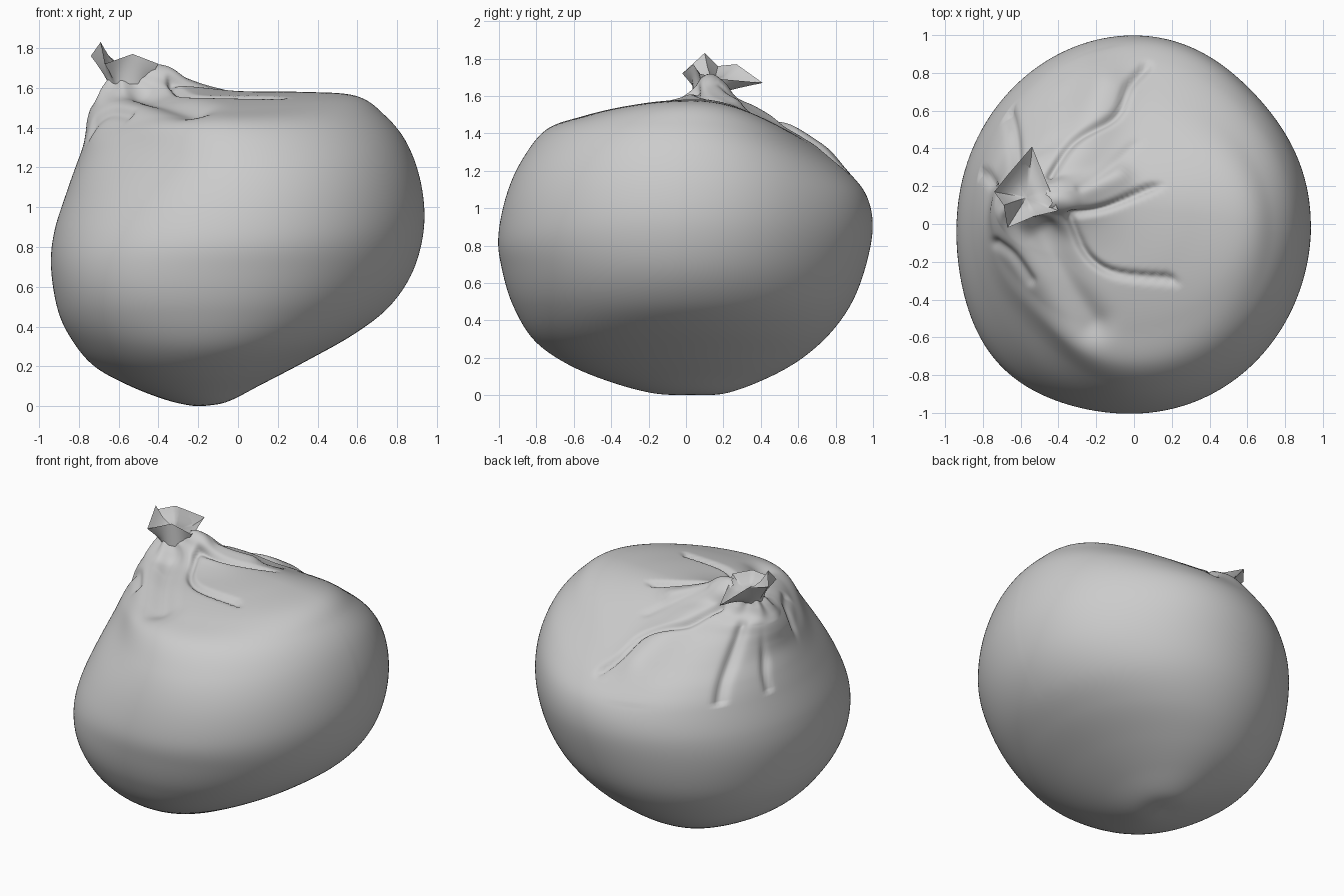
import bpy, bmesh, math
from mathutils import Vector

if "Cube" in bpy.data.objects:
    bpy.data.objects.remove(bpy.data.objects["Cube"])

# Ring keys, bottom to neck: left x,z  right x,z  front y,z  back y,z
KEYS = [
    (-.20, .00, -.20, .00, .03, .00, .03, .00),
    (-.34, .025, -.06, .02, -.17, .01, .21, .01),
    (-.54, .10, .12, .11, -.40, .07, .42, .085),
    (-.72, .20, .34, .225, -.63, .165, .61, .19),
    (-.83, .33, .58, .36, -.81, .295, .77, .33),
    (-.90, .48, .76, .50, -.92, .48, .89, .50),
    (-.935, .70, .88, .68, -.98, .68, .965, .70),
    (-.92, .88, .935, .90, -1.0, .85, 1.0, .90),
    (-.86, 1.08, .92, 1.12, -.96, 1.07, .97, 1.06),
    (-.82, 1.20, .85, 1.32, -.88, 1.26, .88, 1.18),
    (-.785, 1.30, .74, 1.46, -.75, 1.42, .73, 1.30),
    (-.77, 1.37, .59, 1.56, -.56, 1.49, .59, 1.39),
    (-.76, 1.44, .30, 1.58, -.35, 1.54, .45, 1.455),
    (-.74, 1.50, -.02, 1.585, -.18, 1.56, .35, 1.51),
    (-.71, 1.55, -.24, 1.62, -.07, 1.575, .26, 1.55),
    (-.68, 1.60, -.36, 1.67, .00, 1.61, .22, 1.60),
    (-.65, 1.64, -.45, 1.68, .04, 1.64, .20, 1.64),
]

# Creases seen from above: height, width, path
FOLDS = [
    (-.03, .022, [(-.44, .25), (-.32, .42), (-.10, .56), (-.03, .72), (.06, .83)]),
    (-.035, .022, [(-.33, .05), (-.15, .09), (.10, .20)]),
    (-.01, .025, [(-.30, .17), (-.15, .27), (0, .42)]),
    (-.03, .022, [(-.33, .02), (-.25, -.16), (-.10, -.26), (.20, -.29)]),
    (-.05, .09, [(-.48, -.06), (-.36, -.3), (-.22, -.52)]),
    (-.02, .025, [(-.73, -.10), (-.64, -.17), (-.55, -.30)]),
    (-.02, .025, [(-.75, .22), (-.78, .26), (-.82, .27)]),
    (-.03, .03, [(-.62, .28), (-.64, .50), (-.69, .63), (-.76, .58), (-.84, .42)]),
    (.035, .06, [(-.42, .13), (-.28, .16), (-.08, .25)]),
    (.04, .12, [(-.35, .27), (-.24, .45), (-.15, .72)]),
]
SIDES, STEPS = 256, 9


def catmull(a, b, c, d, t):
    return .5 * (2*b + (c-a)*t + (2*a-5*b+4*c-d)*t*t + (3*b-a-3*c+d)*t**3)


def smooth_path(pts, n=4):
    p = [Vector(v) for v in pts]
    p = [p[0]] + p + [p[-1]]
    out = [catmull(*p[i:i+4], t / n) for i in range(len(p) - 3) for t in range(n)]
    return out + [p[-1]]


def path_distance(p, path):
    best = 9.0
    for a, b in zip(path, path[1:]):
        d = b - a
        t = max(0, min(1, (p-a).dot(d) / d.length_squared))
        best = min(best, (a + d*t - p).length)
    return best


def bump(x, centre, width):
    return math.exp(-((x - centre) / width) ** 2)


def loft(bm, rings):
    for r, s in zip(rings, rings[1:]):
        n = len(r)
        for i in range(n):
            bm.faces.new((r[i], r[(i+1) % n], s[(i+1) % n], s[i]))


def finish(bm, name):
    bmesh.ops.recalc_face_normals(bm, faces=bm.faces)
    me = bpy.data.meshes.new(name)
    bm.to_mesh(me)
    bm.free()
    me.shade_smooth()
    ob = bpy.data.objects.new(name, me)
    bpy.context.collection.objects.link(ob)
    return ob


# Sack body
bm = bmesh.new()
rings = []
last = len(KEYS) - 1
for k in range(1, last * STEPS + 1):
    u = k / STEPS
    i = min(int(u), last - 1)
    q = [KEYS[max(0, min(last, j))] for j in (i-1, i, i+1, i+2)]
    xl, zl, xr, zr, yf, zf, yb, zb = (catmull(*v, u - i) for v in zip(*q))
    gather = max(0, (u - 13) / 3)
    ring = []
    for s in range(SIDES):
        a = 2 * math.pi * s / SIDES
        c, n = math.cos(a), math.sin(a)
        z = c*c * (zr if c > 0 else zl) + n*n * (zb if n > 0 else zf)
        f = 1 + .13 * gather * math.cos(7*a + .6)
        # Sagging front left corner, slacker back right corner
        f += bump(a, 3.93, .48) * (.075 * bump(z, .58, .38) - .09 * bump(z, 1.33, .2))
        f -= bump(a, .8, .45) * .035 * bump(z, 1.0, .5)
        ring.append(bm.verts.new(((xl+xr)/2 + (xr-xl)/2*c*f,
                                  (yf+yb)/2 + (yb-yf)/2*n*f, max(z, 0))))
    rings.append(ring)
loft(bm, rings)
bm.faces.new(rings[0][::-1])
bmesh.ops.recalc_face_normals(bm, faces=bm.faces)
bm.normal_update()

# Press the creases into the upper cloth
folds = [(h, w, smooth_path(p)) for h, w, p in FOLDS]
moves = []
for v in bm.verts:
    if v.co.z < 1.1 or v.co.x > .4:
        continue
    p = v.co.xy
    moves.append((v, v.normal * sum(h * bump(path_distance(p, path), 0, w)
                                    for h, w, path in folds)))
for v, m in moves:
    v.co += m
finish(bm, "sack_body")

# Gathered mouth above the tie: pointed flaps around the neck
RIM = [Vector(p) for p in [
    (-.54, .41, 1.67), (-.66, .27, 1.77), (-.74, .17, 1.76), (-.69, .10, 1.83),
    (-.67, -.02, 1.72), (-.53, .04, 1.77), (-.40, .07, 1.72), (-.45, .19, 1.69)]]
neck, floor = Vector((-.55, .12, 1.62)), Vector((-.57, .14, 1.70))
edge = [a.lerp(b, t / 6) for a, b in zip(RIM, RIM[1:] + RIM[:1]) for t in range(6)]
bm = bmesh.new()
rings = []
for j in range(9):
    t = j / 8
    ring = []
    for p in edge:
        d = (p - neck).xy.normalized()
        base = neck + Vector((d.x * .105, d.y * .085, 0))
        q = base.lerp(p, t)
        flare = t ** 1.2
        q.x = base.x + (p.x - base.x) * flare
        q.y = base.y + (p.y - base.y) * flare
        ring.append(bm.verts.new(q))
    rings.append(ring)
for t in (.15, .4, .7, .95):
    rings.append([bm.verts.new(p.lerp(floor, t) - Vector((0, 0, .03*math.sin(math.pi*t))))
                  for p in edge])
loft(bm, rings)
bm.faces.new(rings[-1])
mouth = finish(bm, "gathered_mouth")
bpy.context.view_layer.objects.active = mouth
mouth.select_set(True)
bpy.ops.object.shade_smooth_by_angle(angle=math.radians(50))
